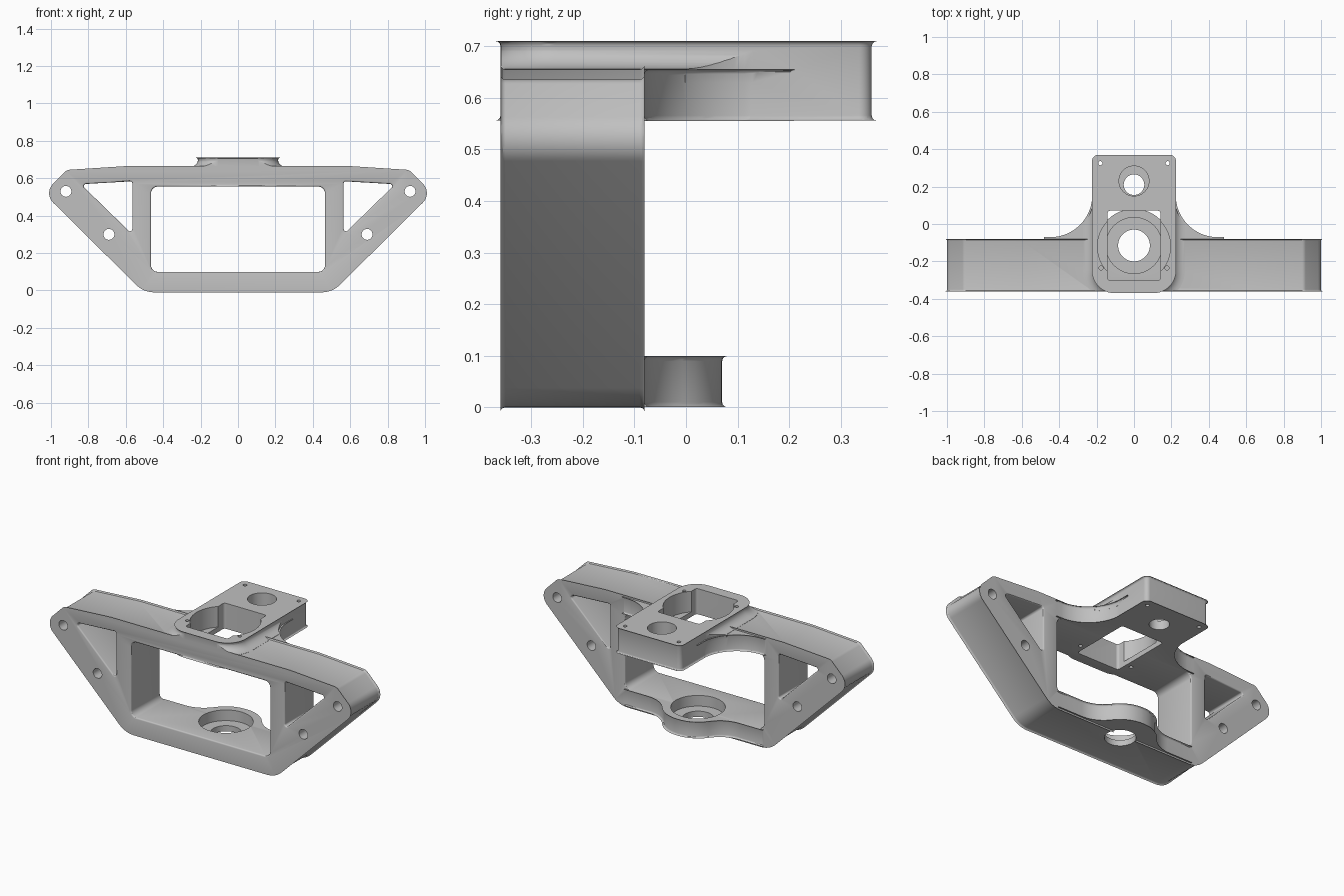
import bpy, bmesh, math
from mathutils import Vector

if "Cube" in bpy.data.objects:
    bpy.data.objects.remove(bpy.data.objects["Cube"])

SHADE = (0.53, 0.53, 0.53, 1)
grey = bpy.data.materials.new("plain grey")
grey.use_nodes = True
grey.diffuse_color = SHADE
grey.node_tree.nodes["Principled BSDF"].inputs["Base Color"].default_value = SHADE


def rounded(corners, step=8):
    """Outline through (x, y, radius) corners, each replaced by an arc."""
    pts = []
    n = len(corners)
    for i, (x, y, r) in enumerate(corners):
        p = Vector((x, y))
        if r == 0:
            pts.append(p)
            continue
        a = (Vector(corners[i - 1][:2]) - p).normalized()
        b = (Vector(corners[(i + 1) % n][:2]) - p).normalized()
        half = a.angle(b) / 2
        centre = p + (a + b).normalized() * r / math.sin(half)
        start = p + a * r / math.tan(half) - centre
        end = p + b * r / math.tan(half) - centre
        turn = math.atan2(start.x * end.y - start.y * end.x, start.dot(end))
        count = max(2, round(math.degrees(abs(turn)) / step))
        for k in range(count + 1):
            t = turn * k / count
            c, s = math.cos(t), math.sin(t)
            pts.append(centre + Vector((start.x * c - start.y * s, start.x * s + start.y * c)))
    return pts


def mirrored(half):
    """Close a right-hand list of corners with its mirror image."""
    return half + [(-x, y, r) for x, y, r in reversed(half)]


def rect(w, lo, hi, r):
    return rounded(mirrored([(w, lo, r), (w, hi, r)]))


def circle(x, y, r, n=48):
    return [Vector((x + r * math.cos(math.tau * k / n), y + r * math.sin(math.tau * k / n)))
            for k in range(n)]


def grow(pts, d):
    """Offset a closed outline outwards by d."""
    area = sum(pts[i - 1].cross(p) for i, p in enumerate(pts))
    side = math.copysign(d, area)
    out = []
    for i, p in enumerate(pts):
        u = (p - pts[i - 1]).normalized()
        v = (pts[(i + 1) % len(pts)] - p).normalized()
        n = Vector((u.y + v.y, -u.x - v.x))
        out.append(p + n * side / (1 + u.dot(v)))
    return out


def loft(name, rings, upright=False):
    """Solid through stacked (outline, level) rings; upright ones run along y."""
    bm = bmesh.new()
    loops = [[bm.verts.new((p.x, h, p.y) if upright else (p.x, p.y, h)) for p in pts]
             for pts, h in rings]
    for lo, hi in zip(loops, loops[1:]):
        for i in range(len(lo)):
            bm.faces.new((lo[i - 1], lo[i], hi[i], hi[i - 1]))
    bm.faces.new(loops[0])
    bm.faces.new(loops[-1])
    bmesh.ops.recalc_face_normals(bm, faces=bm.faces)
    mesh = bpy.data.meshes.new(name)
    bm.to_mesh(mesh)
    bm.free()
    mesh.materials.append(grey)
    ob = bpy.data.objects.new(name, mesh)
    bpy.context.collection.objects.link(ob)
    return ob


def prism(name, pts, lo, hi, upright=False):
    return loft(name, [(pts, lo), (pts, hi)], upright)


def soft_rings(pts, lo, hi, w, sign):
    """Rings of a prism whose end rims are rounded in (sign -1) or flared out (+1)."""
    steps = [(w * (1 - math.cos(a)), w * (1 - math.sin(a)))
             for a in (math.radians(30 * k) for k in range(4))]
    ends = [(grow(pts, sign * b), a) for a, b in steps]
    return [(p, lo + a) for p, a in ends] + [(p, hi - a) for p, a in reversed(ends)]


def soft_prism(name, pts, lo, hi, upright=False, w=0.01):
    return loft(name, soft_rings(pts, lo, hi, w, -1), upright)


def opening(name, pts, lo, hi, w=0.008):
    """Cutter along y that leaves rounded rims at both ends."""
    rings = soft_rings(pts, lo, hi, w, 1)
    return loft(name, [(rings[0][0], lo - 0.1)] + rings + [(rings[-1][0], hi + 0.1)], True)


def combine(ob, other, operation):
    mod = ob.modifiers.new("combine", "BOOLEAN")
    mod.operation, mod.solver, mod.object = operation, "EXACT", other
    bpy.context.view_layer.objects.active = ob
    bpy.ops.object.modifier_apply(modifier=mod.name)
    bpy.data.objects.remove(other)


FRONT, BACK = -0.36, -0.08
DECK, TOP, UNDER = 0.655, 0.71, 0.555
SKIN = 0.0005  # keeps joined parts just inside the frame faces

# Main frame with its window and two triangular openings
frame = soft_prism("bracket_frame", rounded(mirrored([
    (0.5, 0, 0.13), (1.025, 0.52, 0.06), (0.91, 0.635, 0.03), (0.6, DECK, 0)])),
    FRONT, BACK, True)
combine(frame, opening("window", rect(0.465, 0.1, UNDER, 0.035), FRONT, BACK), "DIFFERENCE")
for s in (-1, 1):
    triangle = rounded([(s * 0.565, 0.3, 0.012), (s * 0.565, 0.584, 0.012), (s * 0.84, 0.568, 0.012)])
    combine(frame, opening("triangle_opening", triangle, FRONT, BACK), "DIFFERENCE")

# Lower shelf, bulging out of the back
shelf = soft_prism("lower_shelf", rounded(mirrored([
    (0.455, -0.2, 0), (0.455, BACK - SKIN, 0), (0.21, BACK - SKIN, 0.19), (0.093, 0.07, 0.18)])),
    SKIN, 0.1 - SKIN)


# Upper deck: curved wings running into the raised tongue
def wing_outline(front):
    back = BACK - SKIN
    return rounded(mirrored([(0.47, front, 0), (0.47, back, 0),
                             (0.213, back, 0.235), (0.213, 0.2, 0)]), 5)


def tongue_outline(d=0):
    return rounded(mirrored([(0.215 + d, FRONT + SKIN - d, 0.11 + d),
                             (0.215 + d, 0.36 + d, 0.025 + d)]))


wings = soft_prism("upper_wings", wing_outline(-0.2), UNDER + SKIN, DECK - SKIN)
tongue = soft_prism("raised_tongue", tongue_outline(), UNDER + 2 * SKIN, TOP)

# Hollow flare between the tongue and the deck
rings = [(tongue_outline(0.058), 0.63)]
for k in range(8, -1, -1):
    a = math.radians(90) * k / 8
    rings.append((tongue_outline(0.058 * (1 - math.cos(a)) - 0.001), 0.7 - 0.044 * math.sin(a)))
flare = loft("flare", rings)
limit = prism("flare_limit", grow(wing_outline(FRONT + 3 * SKIN), -SKIN), 0.6, 0.8)
combine(flare, limit, "INTERSECT")

for part in (shelf, wings, tongue, flare):
    combine(frame, part, "UNION")

# Mounting holes through the frame ends
for s in (-1, 1):
    for x, z in ((0.92, 0.53), (0.69, 0.3)):
        combine(frame, prism("mount_hole", circle(s * x, z, 0.029), -1, 1, True), "DIFFERENCE")

# Device pocket: rectangular shaft with a wider round recess above a ledge
recess = prism("recess", circle(0, -0.12, 0.195, 64), 0.585, 1)
combine(recess, prism("recess_limit", rect(0.3, -0.3, 0.07, 0.01), 0.5, 1.1), "INTERSECT")
combine(frame, recess, "DIFFERENCE")
combine(frame, prism("shaft", rect(0.142, -0.302, 0.071, 0.015), 0.4, 1), "DIFFERENCE")

# Round seats: wide counterbore over a narrower hole
for x, y, r, lo, hi in ((0, 0.23, 0.08, 0.61, 1), (0, 0.21, 0.055, 0.4, 1),
                        (0, -0.115, 0.15, 0.035, 0.3), (0, -0.115, 0.085, -1, 0.3)):
    combine(frame, prism("seat", circle(x, y, r), lo, hi), "DIFFERENCE")

# Small screw holes in the tongue
for s in (-1, 1):
    for x, y in ((0.18, 0.325), (0.176, -0.235)):
        combine(frame, prism("screw_hole", circle(s * x, y, 0.011, 20), 0.4, 1), "DIFFERENCE")

bpy.ops.object.select_all(action="DESELECT")
frame.select_set(True)
bpy.context.view_layer.objects.active = frame
bpy.ops.object.shade_smooth_by_angle(angle=math.radians(30))
